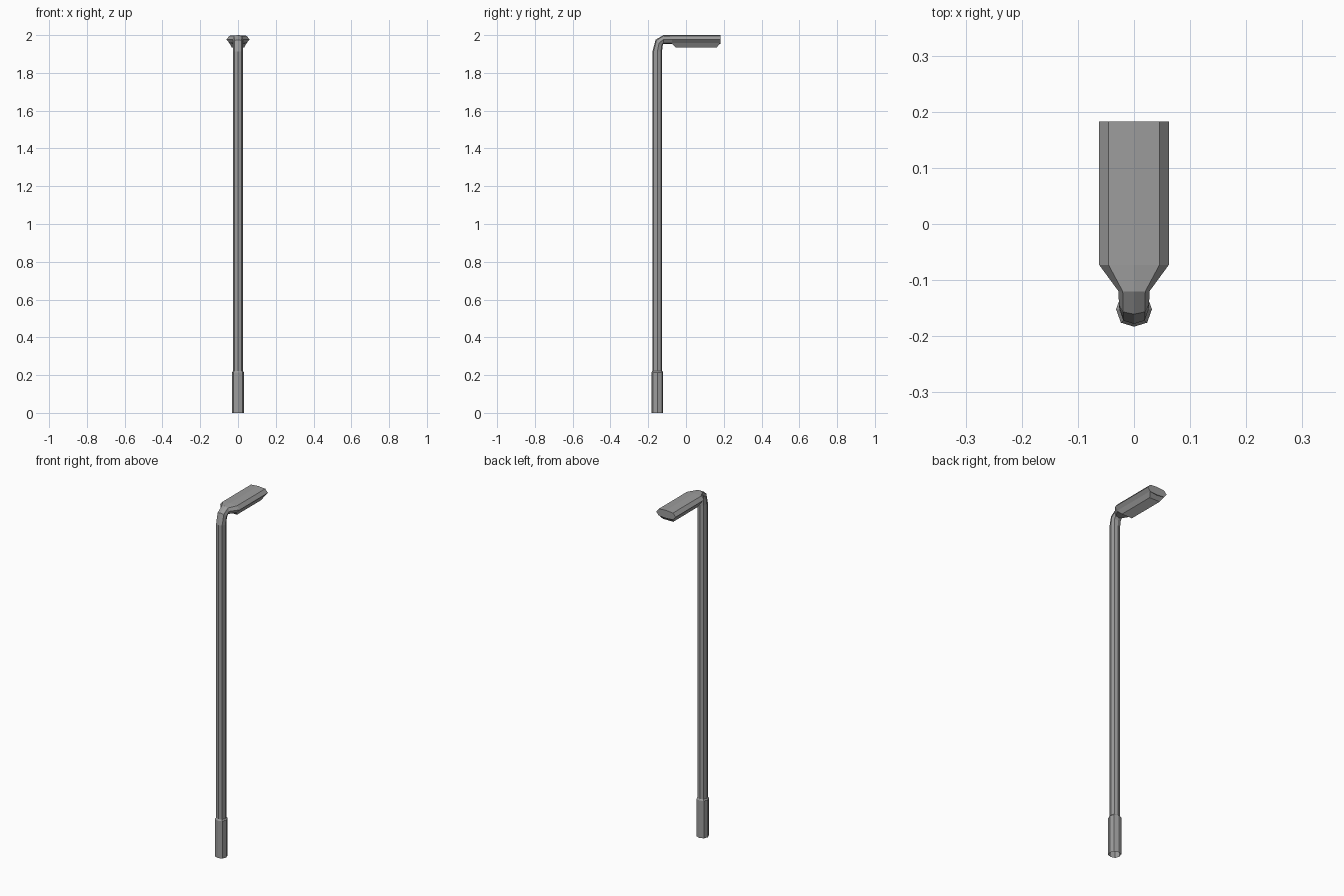
import bpy, bmesh, math
from mathutils import Vector

if "Cube" in bpy.data.objects:
    bpy.data.objects.remove(bpy.data.objects["Cube"])


def material(name, v):
    m = bpy.data.materials.new(name)
    m.diffuse_color = (v, v, v, 1)
    m.use_nodes = True
    m.node_tree.nodes["Principled BSDF"].inputs["Base Color"].default_value = m.diffuse_color
    return m


grey = material("metal grey", 0.335)
lens = material("lamp lens white", 0.8)


def finish(bm, name):
    bmesh.ops.recalc_face_normals(bm, faces=bm.faces)
    me = bpy.data.meshes.new(name)
    bm.to_mesh(me)
    bm.free()
    me.materials.append(grey)
    ob = bpy.data.objects.new(name, me)
    bpy.context.collection.objects.link(ob)
    return ob


def ring(bm, y, z, tilt, rx, rn, corner=0.77):
    """Eight-sided ring; tilt 0 = path goes up, 90 = path goes along +y."""
    t = math.radians(tilt)
    n = Vector((0, -math.cos(t), math.sin(t)))   # outer side of the bend
    prof = [(1, 0), (.73, corner), (0, 1), (-.73, corner),
            (-1, 0), (-.73, -corner), (0, -1), (.73, -corner)]
    return [bm.verts.new(Vector((a * rx, y, z)) + n * (b * rn)) for a, b in prof]


def loft(name, rings):
    bm = bmesh.new()
    loops = [ring(bm, *r) for r in rings]
    for a, b in zip(loops, loops[1:]):
        for i in range(8):
            j = (i + 1) % 8
            bm.faces.new((a[i], a[j], b[j], b[i]))
    bm.faces.new(loops[-1])
    return finish(bm, name)


# pole with thicker foot sleeve, bend and flared lamp head
PY = -0.152
R = 0.026
rings = [(PY, 0, 0, .032, .031), (PY, .215, 0, .032, .031),
         (PY, .222, 0, R, R), (PY, 1.912, 0, R, R),
         (PY + .009, 1.958, 45, R + .001, R - .001),
         (PY + .032, 1.977, 90, R + .0015, .023),
         (-.073, 1.977, 90, .062, .023, .84),
         (.183, 1.977, 90, .062, .023, .84)]
loft("pole_and_head", rings)

# tapered lamp panel below the head, pale lens on its underside
bm = bmesh.new()
levels = []
for x, y0, y1, z in ((.047, -.08, .183, 1.96), (.033, -.056, .163, 1.935)):
    levels.append([bm.verts.new(p) for p in
                   ((-x, y0, z), (x, y0, z), (x, y1, z), (-x, y1, z))])
top, bot = levels
for i in range(4):
    j = (i + 1) % 4
    bm.faces.new((top[i], top[j], bot[j], bot[i]))
bm.faces.new(top)
bm.faces.new(bot)
lamp = finish(bm, "lamp_panel")
lamp.data.materials.append(lens)
for p in lamp.data.polygons:
    if p.normal.z < -0.9:
        p.material_index = 1
